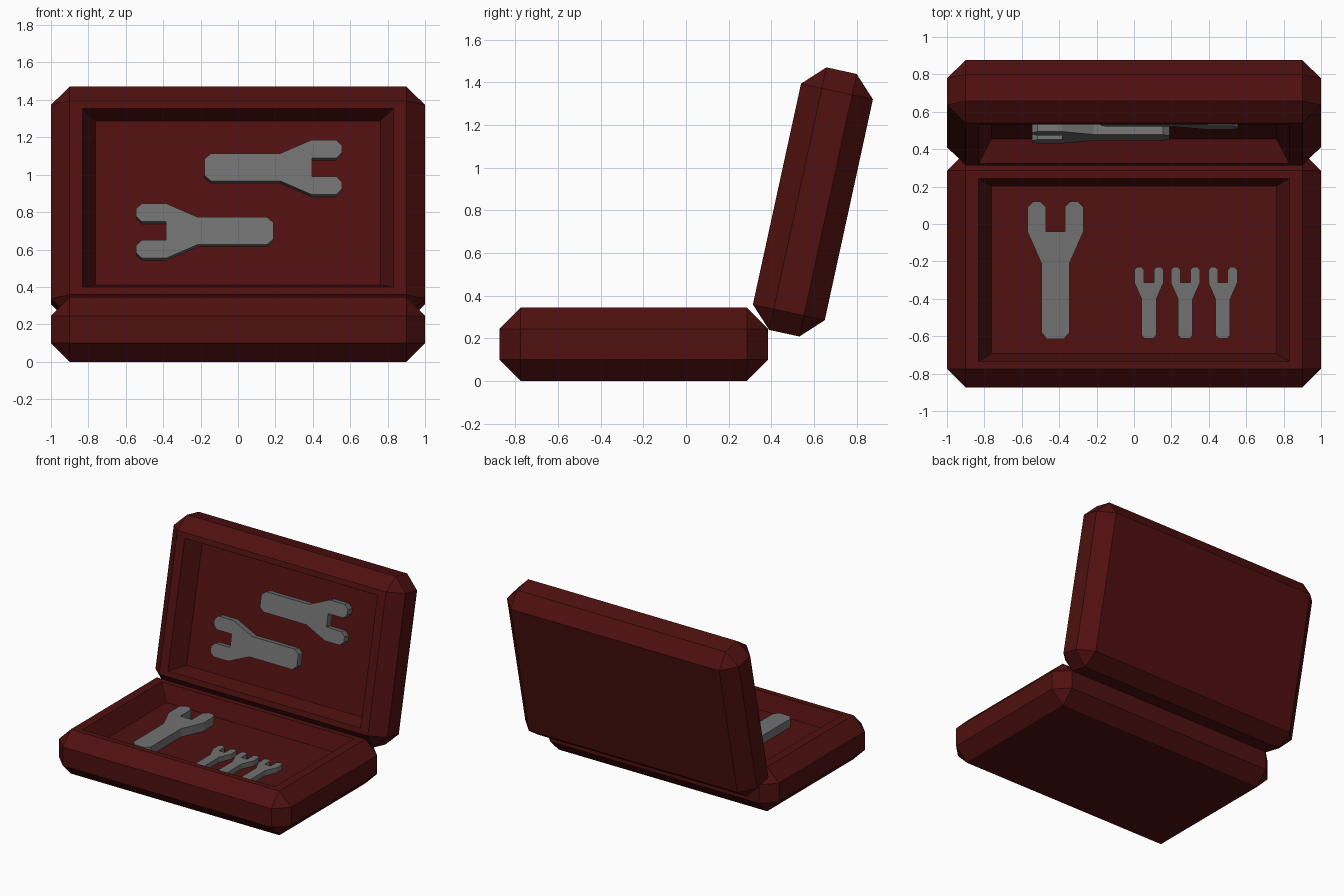
import bpy, bmesh
from math import radians
from mathutils import Matrix, Vector

default = bpy.data.objects.get("Cube")
if default:
    bpy.data.objects.remove(default, do_unlink=True)


def make_material(name, rgb):
    mat = bpy.data.materials.new(name)
    mat.use_nodes = True
    mat.diffuse_color = (*rgb, 1)
    mat.node_tree.nodes["Principled BSDF"].inputs["Base Color"].default_value = (*rgb, 1)
    return mat


wood = make_material("dark red", (0.08, 0.005, 0.005))
steel = make_material("steel grey", (0.165, 0.165, 0.165))

SIZE = Vector((2.0, 1.26, 0.345))
BEVEL = 0.1
FLOOR = 0.045   # recess floor height above the tray centre


def finish(bm, name, mat, matrix):
    bmesh.ops.recalc_face_normals(bm, faces=bm.faces)
    mesh = bpy.data.meshes.new(name)
    bm.to_mesh(mesh)
    bm.free()
    mesh.materials.append(mat)
    obj = bpy.data.objects.new(name, mesh)
    obj.matrix_world = matrix
    bpy.context.collection.objects.link(obj)
    return obj


def tray(name, matrix):
    """Chamfered box with a sloped recess in its top face."""
    bm = bmesh.new()
    bmesh.ops.create_cube(bm, size=1)
    bmesh.ops.scale(bm, vec=SIZE, verts=bm.verts)
    bmesh.ops.bevel(bm, geom=bm.edges[:], offset=BEVEL, segments=1,
                    profile=0.5, affect='EDGES')
    top = max(bm.faces, key=lambda f: f.calc_center_median().z)
    # Rim first, then the recess walls and floor
    for shrink, height in ((0.923, SIZE.z / 2), (0.917, FLOOR)):
        top = bmesh.ops.extrude_discrete_faces(bm, faces=[top])["faces"][0]
        for v in top.verts:
            v.co = (v.co.x * shrink, v.co.y * shrink, height)
    return finish(bm, name, wood, matrix)


# Right half of the wrench outline, from handle end to notch
HALF_WRENCH = [(0.045, -0.37), (0.075, -0.335), (0.075, 0.035), (0.15, 0.205),
               (0.15, 0.335), (0.12, 0.365), (0.08, 0.365), (0.05, 0.335),
               (0.05, 0.205)]


def wrench(name, tray_matrix, x, y, scale=1.0, turn=0, thickness=0.055):
    """Flat open-ended wrench lying on a tray floor."""
    outline = HALF_WRENCH + [(-px, py) for px, py in reversed(HALF_WRENCH)]
    bm = bmesh.new()
    face = bm.faces.new([bm.verts.new((px * scale, py * scale, 0)) for px, py in outline])
    top = bmesh.ops.extrude_face_region(bm, geom=[face])["geom"]
    bmesh.ops.translate(bm, vec=(0, 0, thickness),
                        verts=[g for g in top if isinstance(g, bmesh.types.BMVert)])
    local = Matrix.Translation((x, y, FLOOR)) @ Matrix.Rotation(radians(turn), 4, 'Z')
    return finish(bm, name, steel, tray_matrix @ local)


# Case halves
base_matrix = Matrix.Translation((0, -0.245, SIZE.z / 2))
lid_matrix = Matrix.Translation((0, 0.595, 0.84)) @ Matrix.Rotation(radians(77.7), 4, 'X')
tray("case_base", base_matrix)
tray("case_lid", lid_matrix)

# Wrenches in the base
wrench("large_wrench", base_matrix, -0.42, 0.0, thickness=0.065)
for i, x in enumerate((0.08, 0.275, 0.475)):
    wrench(f"small_wrench_{i + 1}", base_matrix, x, -0.175, scale=0.52, thickness=0.04)

# Wrenches in the lid
wrench("upper_lid_wrench", lid_matrix, 0.19, 0.183, turn=-90)
wrench("lower_lid_wrench", lid_matrix, -0.18, -0.165, turn=90)
